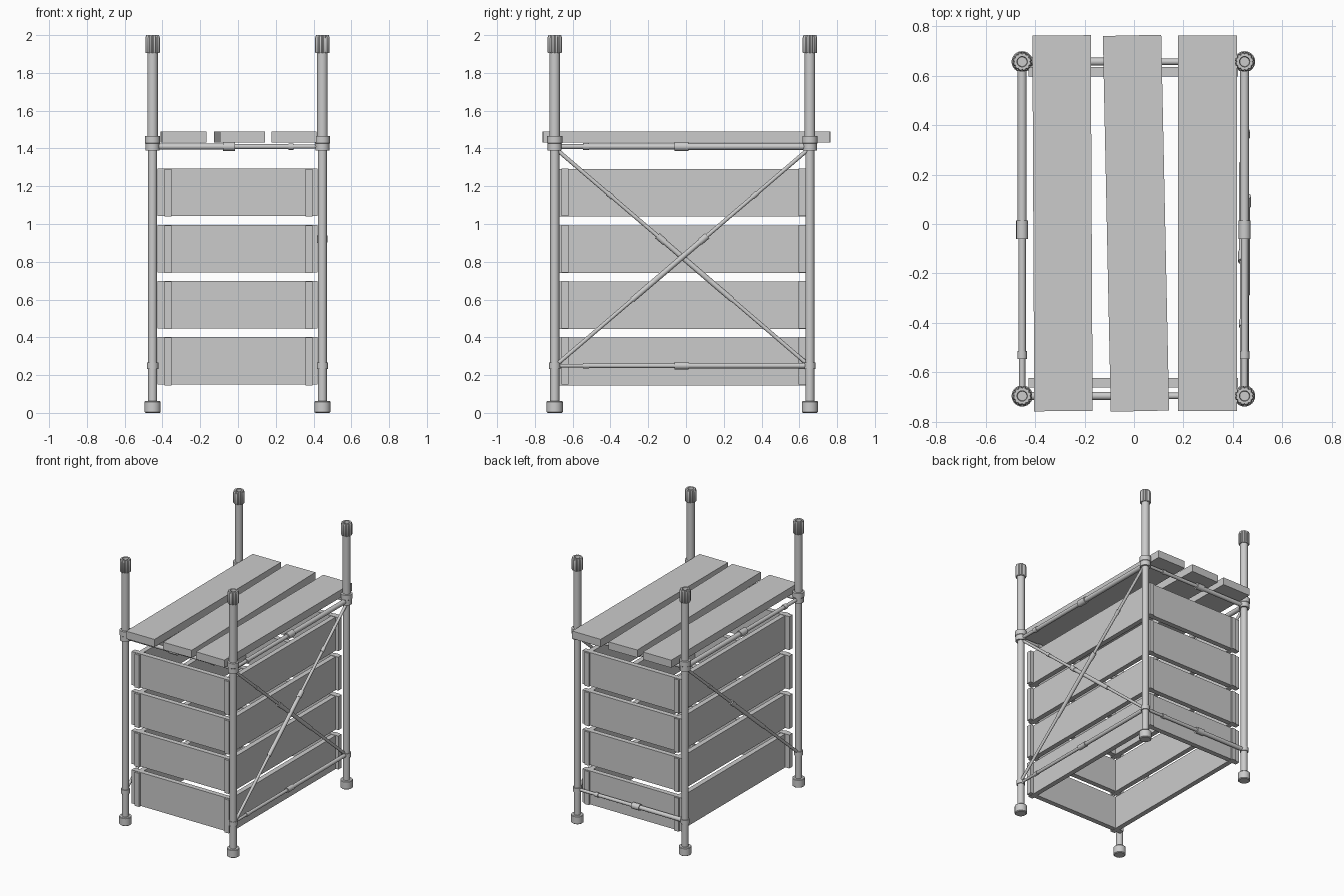
import bpy, bmesh, math
from mathutils import Vector, Matrix

if "Cube" in bpy.data.objects:
    bpy.data.objects.remove(bpy.data.objects["Cube"])

XL, XR, YF, YB = -0.452, 0.447, -0.695, 0.656


def finish(bm, name, smooth=True):
    bmesh.ops.recalc_face_normals(bm, faces=bm.faces)
    me = bpy.data.meshes.new(name)
    bm.to_mesh(me)
    bm.free()
    ob = bpy.data.objects.new(name, me)
    bpy.context.collection.objects.link(ob)
    if smooth:
        bpy.ops.object.select_all(action='DESELECT')
        ob.select_set(True)
        bpy.context.view_layer.objects.active = ob
        bpy.ops.object.shade_smooth_by_angle(angle=math.radians(35))
    return ob


def box(name, center, size, rot=0.0):
    bm = bmesh.new()
    bmesh.ops.create_cube(bm, size=1)
    bmesh.ops.scale(bm, vec=size, verts=bm.verts)
    bmesh.ops.transform(bm, matrix=Matrix.Translation(center) @ Matrix.Rotation(rot, 4, 'Z'), verts=bm.verts)
    return finish(bm, name, False)


def lathe(bm, profile, mat, sides=20, flute=0.0):
    """Closed solid from (radius, height) rings; flute sinks every other pair of points."""
    rings = []
    for r, h in profile:
        ring = []
        for i in range(sides):
            a = 2 * math.pi * i / sides
            q = r - flute if flute and i % 4 == 0 and r > 0.033 else r
            ring.append(bm.verts.new(mat @ Vector((q * math.cos(a), q * math.sin(a), h))))
        rings.append(ring)
    for a, b in zip(rings, rings[1:]):
        for i in range(sides):
            j = (i + 1) % sides
            bm.faces.new((a[i], a[j], b[j], b[i]))
    bm.faces.new(rings[0])
    bm.faces.new(rings[-1])


def tube(bm, p, q, r):
    p, q = Vector(p), Vector(q)
    mat = Matrix.Translation(p) @ (q - p).to_track_quat('Z', 'Y').to_matrix().to_4x4()
    lathe(bm, [(r, 0), (r, (q - p).length)], mat, 16)


def telescopic(name, p, q, parts):
    """Rod from p to q made of (start fraction, end fraction, radius) tubes."""
    bm = bmesh.new()
    p, q = Vector(p), Vector(q)
    for a, b, r in parts:
        tube(bm, p.lerp(q, a), p.lerp(q, b), r)
    return finish(bm, name)


# Corner posts with foot, collars and fluted cap
for x, sx in ((XL, 'left'), (XR, 'right')):
    for y, sy in ((YF, 'front'), (YB, 'back')):
        at = Matrix.Translation((x, y, 0))
        tag = f"{sy}_{sx}"
        bm = bmesh.new()
        lathe(bm, [(0.024, 0.03), (0.024, 1.40), (0.028, 1.40), (0.028, 1.93)], at)
        finish(bm, tag + "_post")
        bm = bmesh.new()
        lathe(bm, [(0.037, 0), (0.043, 0.005), (0.043, 0.058), (0.040, 0.062)], at, 24)
        finish(bm, tag + "_foot")
        bm = bmesh.new()
        lathe(bm, [(0.037, 1.388), (0.037, 1.425), (0.040, 1.428), (0.040, 1.465), (0.03, 1.467)], at, 24)
        lathe(bm, [(0.030, 0.233), (0.030, 0.266)], at)
        finish(bm, tag + "_collars")
        bm = bmesh.new()
        lathe(bm, [(0.036, 1.905), (0.039, 1.91), (0.039, 1.985), (0.034, 2.0), (0.021, 2.0), (0.019, 1.975)],
              at, 48, 0.004)
        finish(bm, tag + "_cap")

# Long side rails: thick tube at the back, thinner tubes telescoping forward
rail = [(0, 0.5, 0.018), (0.475, 0.53, 0.024), (0.5, 0.88, 0.015), (0.865, 0.89, 0.019), (0.88, 1, 0.0125)]
thin = [(a, b, r * 0.8) for a, b, r in rail]
telescopic("left_top_rail", (XL, YB, 1.41), (XL, YF, 1.41), rail)
telescopic("right_top_rail", (XR, YB, 1.41), (XR, YF, 1.41), rail)
telescopic("right_bottom_rail", (XR, YB, 0.25), (XR, YF, 0.25), thin)

# Short end rails
end = [(0, 0.45, 0.016), (0.415, 0.485, 0.023), (0.45, 0.81, 0.013), (0.80, 0.83, 0.017), (0.81, 1, 0.011)]
telescopic("front_top_rail", (XL, YF, 1.41), (XR, YF, 1.41), end)
telescopic("back_top_rail", (XL, YB, 1.41), (XR, YB, 1.41), end)
telescopic("back_bottom_rail", (XL, YB, 0.25), (XR, YB, 0.25), end)

# Diagonal braces
brace = [(0, 0.32, 0.0105), (0.30, 0.58, 0.0145), (0.57, 0.60, 0.018), (0.58, 1, 0.0105), (0.78, 0.80, 0.014)]
telescopic("right_brace_rising", (XR + 0.008, YF + 0.015, 0.26), (XR + 0.008, YB - 0.015, 1.39), brace)
telescopic("right_brace_falling", (XR - 0.008, YB - 0.015, 0.26), (XR - 0.008, YF + 0.015, 1.39), brace)
telescopic("left_brace", (XL, YF + 0.015, 0.26), (XL, YB - 0.015, 1.39), brace)

# Stacked open frames of interlocking boards
for i in range(4):
    z = 0.275 + 0.2975 * i
    for y, s in ((-0.641, 'front'), (0.615, 'back')):
        box(f"{s}_board_{i + 1}", (-0.003, y, z), (0.846, 0.038, 0.252))
    for x, s in ((-0.371, 'left'), (0.377, 'right')):
        box(f"{s}_board_{i + 1}", (x, -0.015, z - 0.003), (0.037, 1.32, 0.252))

# Loose deck planks on top
for i, (x, w, rot) in enumerate(((-0.289, 0.236, 0.005), (0.008, 0.236, 0.021), (0.297, 0.238, 0.0))):
    box(f"deck_plank_{i + 1}", (x, 0.003, 1.461), (w, 1.519, 0.057), rot)
